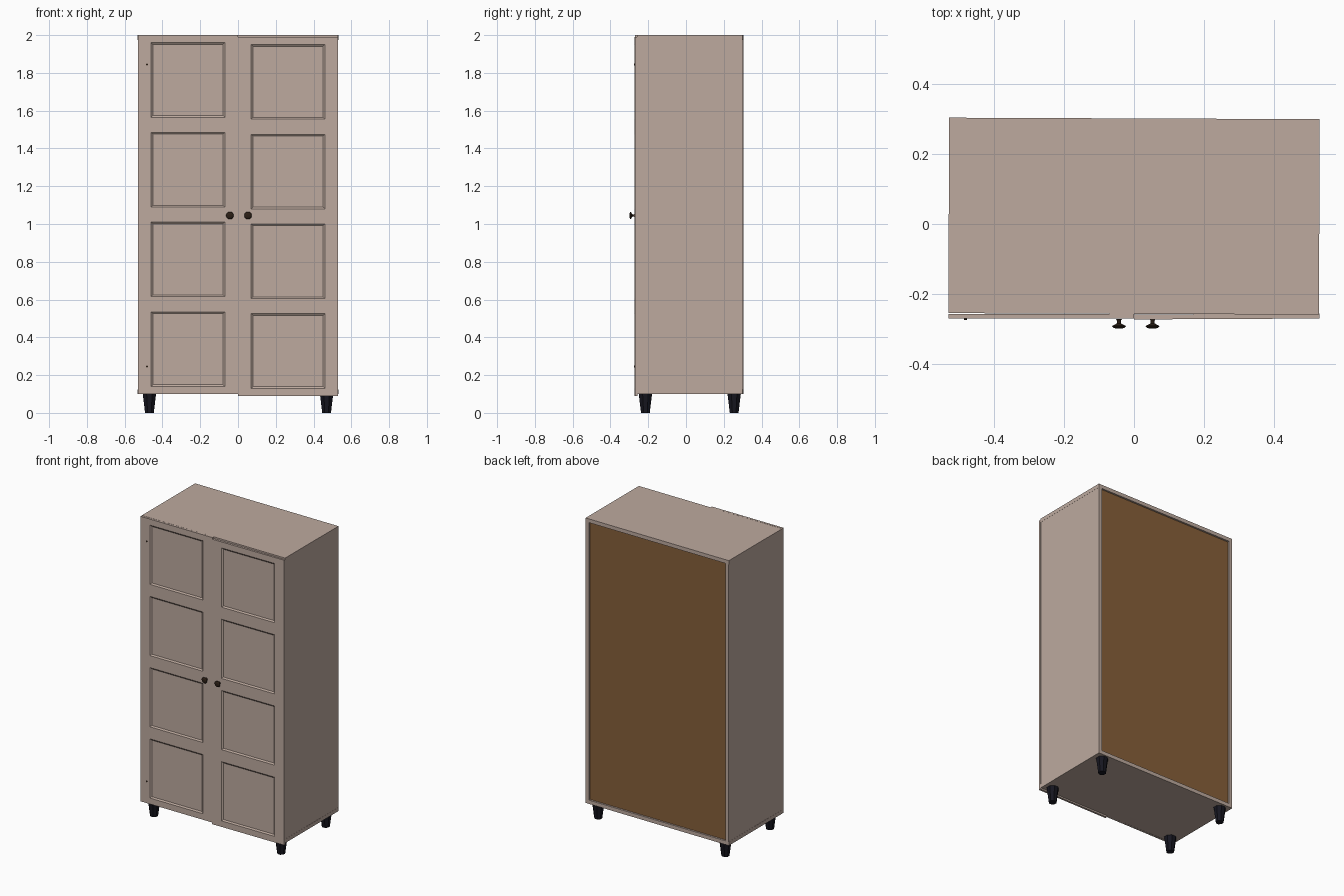
import bpy, bmesh, math
from mathutils import Vector, Matrix

if "Cube" in bpy.data.objects:
    bpy.data.objects.remove(bpy.data.objects["Cube"])


def material(name, rgb):
    m = bpy.data.materials.new(name)
    m.diffuse_color = (*rgb, 1)
    m.use_nodes = True
    m.node_tree.nodes["Principled BSDF"].inputs["Base Color"].default_value = m.diffuse_color
    return m


PAINT = material("taupe_paint", (0.51, 0.40, 0.345))
BOARD = material("brown_board", (0.24, 0.115, 0.042))
FOOT = material("dark_foot", (0.008, 0.008, 0.014))
KNOB = material("dark_bronze", (0.025, 0.014, 0.008))


def finish(bm, name, mat):
    bmesh.ops.recalc_face_normals(bm, faces=bm.faces)
    me = bpy.data.meshes.new(name)
    bm.to_mesh(me)
    bm.free()
    me.materials.append(mat)
    ob = bpy.data.objects.new(name, me)
    bpy.context.collection.objects.link(ob)
    return ob


def box_bm(lo, hi):
    lo, hi = Vector(lo), Vector(hi)
    bm = bmesh.new()
    bmesh.ops.create_cube(bm, size=1, matrix=Matrix.Translation((lo + hi) / 2)
                          @ Matrix.Diagonal((*(hi - lo), 1)))
    return bm


def box(name, lo, hi, mat=PAINT):
    return finish(box_bm(lo, hi), name, mat)


def lathe(name, profile, mat, sides, loc, rot=(0, 0, 0)):
    """Closed solid of revolution around local z from (radius, height) points."""
    bm = bmesh.new()
    rings = [[bm.verts.new((r * math.cos(a), r * math.sin(a), h))
              for a in (math.tau * (i + 0.5) / sides for i in range(sides))]
             for r, h in profile]
    for a, b in zip(rings, rings[1:]):
        for i in range(sides):
            j = (i + 1) % sides
            bm.faces.new((a[i], a[j], b[j], b[i]))
    bm.faces.new(rings[0])
    bm.faces.new(rings[-1])
    ob = finish(bm, name, mat)
    ob.location, ob.rotation_euler = loc, rot
    return ob


# Carcass: full-width top and bottom boards, sides between, inset back board
W, F, B, T = 0.53, -0.257, 0.302, 0.025
carcass = [
    box("top_board", (-W, F, 1.975), (W, B, 2.0)),
    box("bottom_board", (-W, F, 0.10), (W, B, 0.125)),
    box("left_side", (-W + .001, F, 0.125), (-W + T, B, 1.975)),
    box("right_side", (W - T, F, 0.125), (W - .001, B, 1.975)),
    box("back_board", (-W + T, B - .02, 0.125), (W - T, B - .012, 1.975), BOARD),
]
for ob in carcass:
    ob.rotation_euler.z = -0.004


# Doors with four recessed, bevelled panels each
def door(name, x0, z0, y, angle):
    width, height, thick = 0.53, 1.9, 0.014
    xs = (x0 + 0.07, x0 + 0.46)
    spans = [(z0 + 0.04 + 0.475 * i, z0 + 0.435 + 0.475 * i) for i in range(4)]
    bm = box_bm((x0, -thick / 2, z0), (x0 + width, thick / 2, z0 + height))
    cuts = [((x, 0, 0), (1, 0, 0)) for x in xs]
    cuts += [((0, 0, z), (0, 0, 1)) for s in spans for z in s]
    for co, no in cuts:
        bmesh.ops.bisect_plane(bm, geom=bm.verts[:] + bm.edges[:] + bm.faces[:],
                               plane_co=co, plane_no=no)
    panels = []
    for f in bm.faces:
        c = f.calc_center_median()
        if (f.normal.y < -0.9 and xs[0] < c.x < xs[1]
                and any(a < c.z < b for a, b in spans)):
            panels.append(f)
    bmesh.ops.inset_individual(bm, faces=panels, thickness=0.013, depth=-0.007)
    ob = finish(bm, name, PAINT)
    ob.location.y = y
    ob.rotation_euler.z = angle


door("left_door", -0.53, 0.10, -0.264, 0.0)
door("right_door", 0.0, 0.09, -0.266, 0.005)

# Turned knobs on flared stems
knob_profile = [(.009, 0), (.006, .004), (.006, .012), (.012, .016),
                (.019, .0185), (.020, .021), (.017, .0245), (.009, .027)]
for name, x in (("left_knob", -0.043), ("right_knob", 0.053)):
    lathe(name, knob_profile, KNOB, 20, (x, -0.272, 1.045), (math.pi / 2, 0, 0))
    bpy.ops.object.select_all(action='DESELECT')
    ob = bpy.data.objects[name]
    ob.select_set(True)
    bpy.context.view_layer.objects.active = ob
    bpy.ops.object.shade_smooth_by_angle(angle=math.radians(40))

# Small hinge pins showing through the left door
for name, z in (("upper_hinge_pin", 1.845), ("lower_hinge_pin", 0.245)):
    lathe(name, [(.005, 0), (.005, .012)], KNOB, 8, (-0.482, -0.262, z), (math.pi / 2, 0, 0))

# Tapered faceted feet
for side, x in (("left", -0.469), ("right", 0.469)):
    for end, y in (("front", -0.215), ("back", 0.255)):
        lathe(f"{end}_{side}_foot", [(.025, 0), (.038, .10)], FOOT, 8, (x, y, 0))
